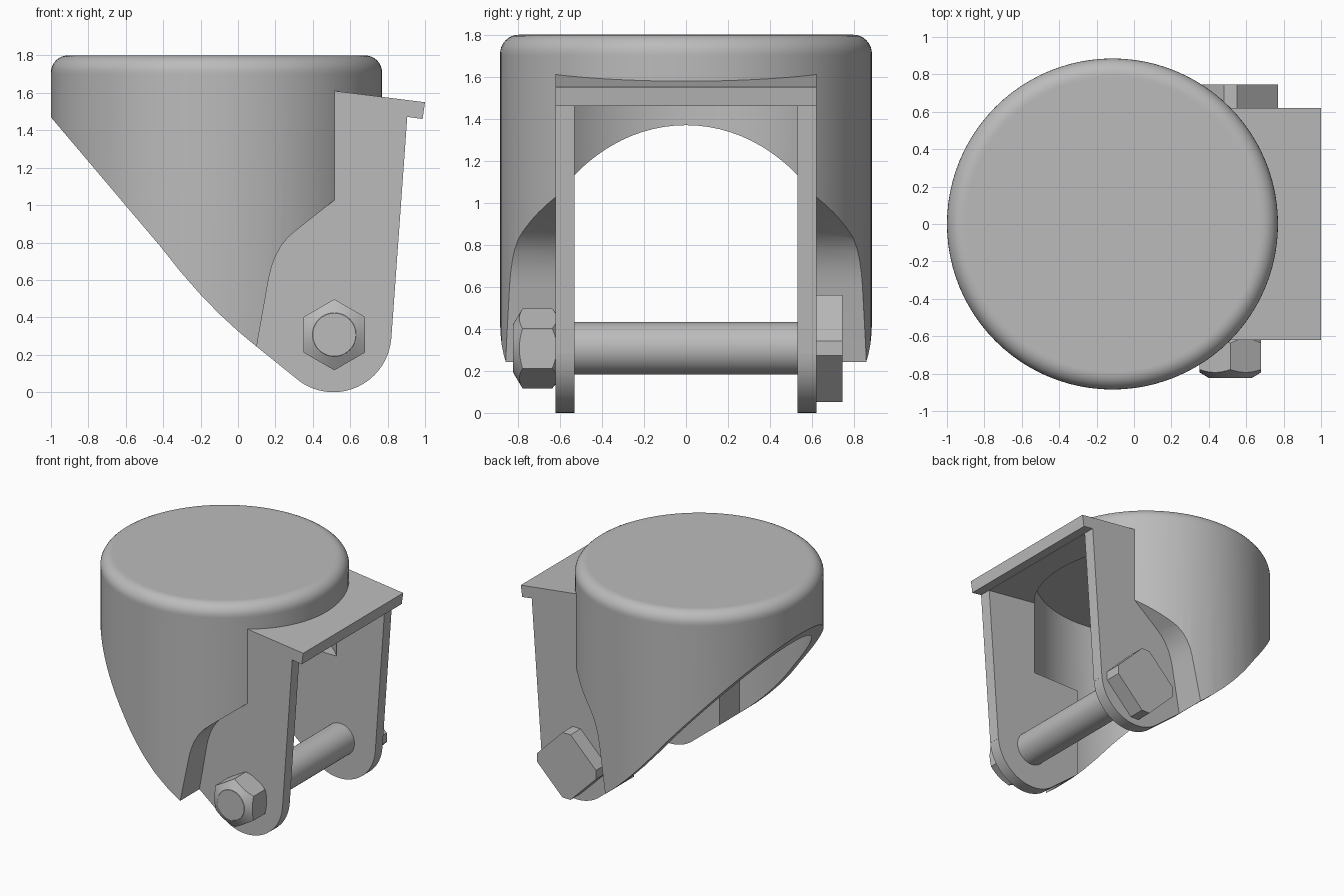
import bpy, bmesh, math
from math import sin, cos, pi, radians

if "Cube" in bpy.data.objects:
    bpy.data.objects.remove(bpy.data.objects["Cube"], do_unlink=True)

steel = bpy.data.materials.new("grey steel")
steel.use_nodes = True
GREY = (0.5, 0.5, 0.5, 1)
steel.diffuse_color = GREY
steel.node_tree.nodes["Principled BSDF"].inputs["Base Color"].default_value = GREY


def finish(name, bm):
    bmesh.ops.recalc_face_normals(bm, faces=bm.faces)
    mesh = bpy.data.meshes.new(name)
    bm.to_mesh(mesh)
    bm.free()
    mesh.materials.append(steel)
    ob = bpy.data.objects.new(name, mesh)
    bpy.context.collection.objects.link(ob)
    return ob


def bridge(name, rings):
    """Join closed rings of points into a capped solid."""
    bm = bmesh.new()
    rows = [[bm.verts.new(p) for p in ring] for ring in rings]
    n = len(rows[0])
    for a, b in zip(rows, rows[1:]):
        for i in range(n):
            j = (i + 1) % n
            bm.faces.new((a[i], a[j], b[j], b[i]))
    bm.faces.new(rows[0])
    bm.faces.new(rows[-1])
    return finish(name, bm)


def prism(name, outline, y0, y1):
    """Extrude an (x, z) outline along y."""
    return bridge(name, [[(x, y, z) for x, z in outline] for y in (y0, y1)])


def lathe_z(name, profile, cx, n=96):
    turn = [2 * pi * i / n for i in range(n)]
    return bridge(name, [[(cx + r * cos(t), r * sin(t), h) for t in turn] for r, h in profile])


def lathe_y(name, profile, cx, cz, n=48):
    turn = [2 * pi * i / n for i in range(n)]
    return bridge(name, [[(cx + r * cos(t), h, cz + r * sin(t)) for t in turn] for r, h in profile])


def boolean(ob, other, op):
    mod = ob.modifiers.new(op.lower(), "BOOLEAN")
    mod.operation, mod.object, mod.solver = op, other, "EXACT"
    bpy.context.view_layer.objects.active = ob
    bpy.ops.object.modifier_apply(modifier=mod.name)
    bpy.data.objects.remove(other, do_unlink=True)


CX, R, INNER, TOP, FILLET = -0.115, 0.885, 0.80, 1.8, 0.09
PIN_X, PIN_Z = 0.515, 0.307

# Round cup with a filleted top edge
rim = [(R - FILLET + FILLET * cos(a), TOP - FILLET + FILLET * sin(a))
       for a in [radians(k * 90 / 8) for k in range(9)]]
profile = [(R, -0.1), (R, 1.7)] + rim + [(R - FILLET - 0.01, TOP)]
housing = lathe_z("fork_housing", profile, CX)

# Sloping top plate and the fork block below it
fork = [(0.2, 1.65), (1.0, 1.55), (0.987, 1.46), (0.905, 1.472), (0.82, 0.29), (0.792, -0.1), (0.2, -0.1)]
boolean(housing, prism("fork_block", fork, -0.62, 0.62), "UNION")

# Hollow inside, keeping thick pads behind the lower cheeks
cavity = lathe_z("cavity", [(INNER, -0.3), (INNER, 1.71)], CX)
pad = [(0.08, -0.5), (0.9, -0.5), (0.9, 0.95), (0.08, 0.95)]
for side in (-1, 1):
    boolean(cavity, prism("pad", pad, side * 0.531, side * 1.1), "DIFFERENCE")
boolean(housing, cavity, "DIFFERENCE")

# Slot between the cheeks, below the plate
slot = [(0.25, -0.4), (1.3, -0.4), (1.3, 1.42), (0.25, 1.552)]
boolean(housing, prism("slot", slot, -0.53, 0.53), "DIFFERENCE")

# Recesses outside the cheeks
recess = [(0.1, 0.245), (0.165, 0.61), (0.18, 0.67), (0.2, 0.725), (0.23, 0.78), (0.265, 0.825),
          (0.305, 0.86), (0.52, 1.03), (1.2, 1.03), (1.2, -0.3), (0.003, -0.3)]
for side in (-1, 1):
    boolean(housing, prism("recess", recess, side * 0.621, side * 1.2), "DIFFERENCE")

# Slanted underside running into the rounded cheek ends
arc = [(0.51 + 0.31 * cos(radians(a)), 0.31 + 0.31 * sin(radians(a))) for a in range(-125, -3, 5)]
under = [(-1.2, 1.706), (-0.416, 0.78), (-0.31, 0.647), (-0.2, 0.521), (-0.1, 0.418), (0.0, 0.326),
         (0.1, 0.243)] + arc + [(1.3, 0.28), (1.3, -0.6), (-1.2, -0.6)]
boolean(housing, prism("underside", under, -1.3, 1.3), "DIFFERENCE")

# Bolt shank
shank = lathe_y("bolt_shank", [(0.115, -0.823), (0.125, -0.81), (0.125, 0.65)], PIN_X, PIN_Z)

# Chamfered hexagonal nut
hexagon = [(PIN_X + 0.19 * sin(k * pi / 3), PIN_Z + 0.19 * cos(k * pi / 3)) for k in range(6)]
nut = prism("hex_nut", hexagon, -0.9, -0.5)
cone = lathe_y("nut_chamfer", [(0.12, -0.82), (0.2, -0.772), (0.2, -0.645), (0.165, -0.615)], PIN_X, PIN_Z)
boolean(nut, cone, "INTERSECT")

# Square bolt head standing on its clipped corner
corners = [(0.255, 0.035), (0.035, 0.255), (-0.035, 0.255), (-0.255, 0.035),
           (-0.255, -0.035), (-0.035, -0.255), (0.035, -0.255), (0.255, -0.035)]
head = prism("bolt_head", [(PIN_X + x, PIN_Z + z) for x, z in corners], 0.615, 0.745)

# Smooth curved faces, keep edges sharp
for ob in bpy.context.view_layer.objects:
    ob.select_set(ob in (housing, shank, nut, head))
bpy.context.view_layer.objects.active = housing
bpy.ops.object.shade_smooth_by_angle(angle=radians(25))
